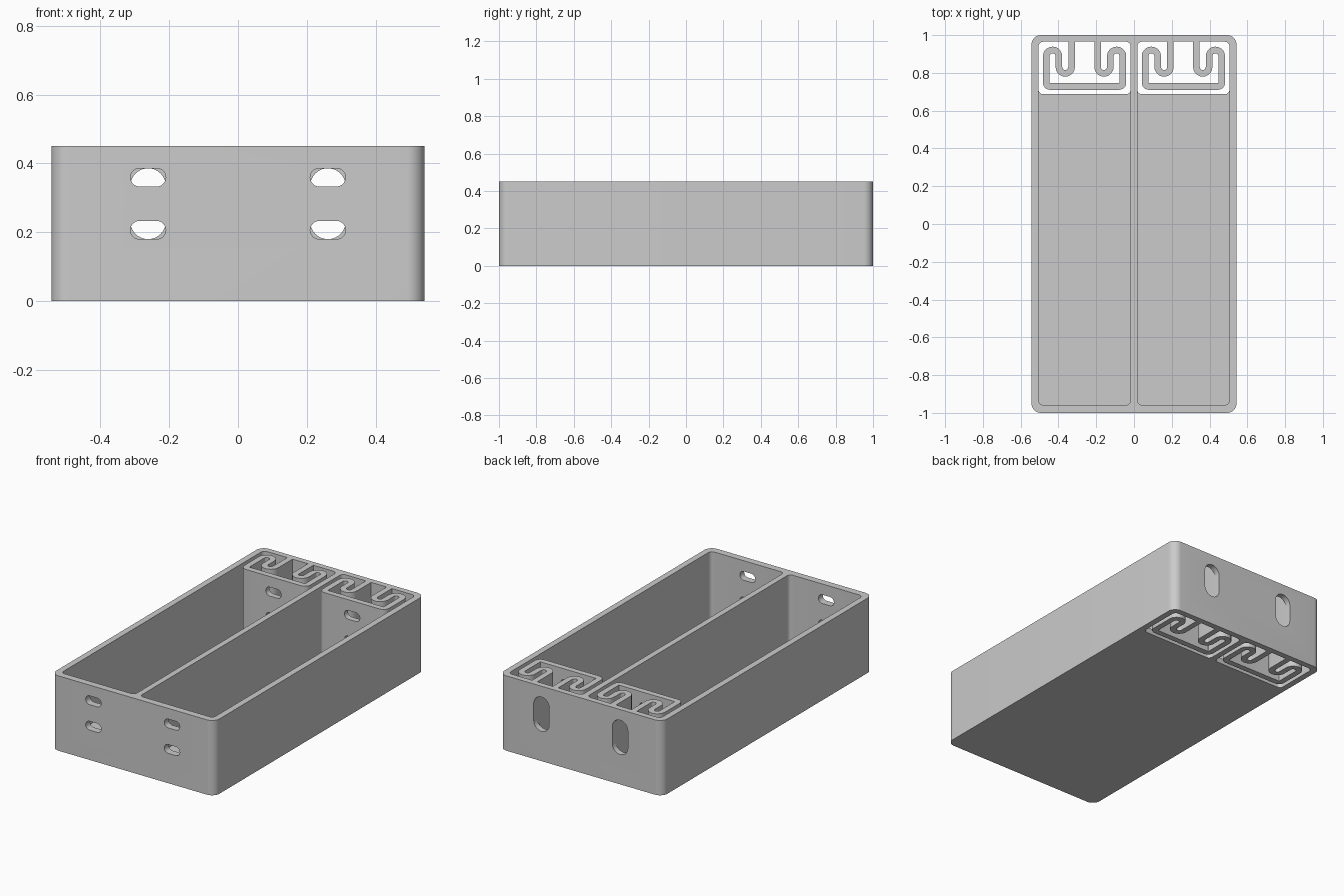
import bpy
import bmesh
import math
from mathutils import Vector

default_cube = bpy.data.objects.get("Cube")
if default_cube:
    bpy.data.objects.remove(default_cube, do_unlink=True)

WIDTH, LENGTH, HEIGHT = 1.085, 2.0, 0.45
WALL, FLOOR = 0.035, 0.035
POCKET_X, POCKET_W = 0.2615, 0.488
POCKET_FRONT, POCKET_BACK, GAP_FRONT = -0.958, 0.965, 0.687
SLOT_W, SLOT_H, SLOT_ZS = 0.103, 0.053, (0.206, 0.359)

grey = bpy.data.materials.new("light_grey")
grey.use_nodes = True
grey.diffuse_color = (0.6, 0.6, 0.6, 1)
grey.node_tree.nodes["Principled BSDF"].inputs["Base Color"].default_value = (0.6, 0.6, 0.6, 1)


def arc(cx, cy, r, start, end, steps=10):
    """Points along a circular arc, angles in degrees."""
    angles = [math.radians(start + (end - start) * i / steps) for i in range(steps + 1)]
    return [Vector((cx + r * math.cos(a), cy + r * math.sin(a))) for a in angles]


def rounded_rect(u0, u1, v0, v1, r):
    return (arc(u1 - r, v1 - r, r, 0, 90) + arc(u0 + r, v1 - r, r, 90, 180)
            + arc(u0 + r, v0 + r, r, 180, 270) + arc(u1 - r, v0 + r, r, 270, 360))


def prism(name, outline, low, high, axis="z"):
    """Extrude a flat outline between two heights (z) or depths (y)."""
    bm = bmesh.new()
    place = (lambda p: (p.x, p.y, low)) if axis == "z" else (lambda p: (p.x, low, p.y))
    face = bm.faces.new([bm.verts.new(place(p)) for p in outline])
    bmesh.ops.remove_doubles(bm, verts=bm.verts[:], dist=1e-5)
    face = bm.faces[:][0]
    moved = bmesh.ops.extrude_face_region(bm, geom=[face], use_keep_orig=True)["geom"]
    shift = Vector((0, 0, high - low)) if axis == "z" else Vector((0, high - low, 0))
    bmesh.ops.translate(bm, vec=shift, verts=[g for g in moved if isinstance(g, bmesh.types.BMVert)])
    bmesh.ops.recalc_face_normals(bm, faces=bm.faces[:])
    mesh = bpy.data.meshes.new(name)
    bm.to_mesh(mesh)
    bm.free()
    mesh.materials.append(grey)
    obj = bpy.data.objects.new(name, mesh)
    bpy.context.collection.objects.link(obj)
    return obj


def slot(x, z, w, h, y0, y1):
    r = min(w, h) / 2
    outline = rounded_rect(x - w / 2, x + w / 2, z - h / 2, z + h / 2, r)
    return prism("slot_cutter", outline, y0, y1, "y")


def cut(target, cutters):
    """Subtract each cutter, then discard it."""
    for cutter in cutters:
        cutter.hide_render = True
        mod = target.modifiers.new("cut", "BOOLEAN")
        mod.operation, mod.solver, mod.object = "DIFFERENCE", "EXACT", cutter
        bpy.context.view_layer.objects.active = target
        bpy.ops.object.modifier_apply(modifier=mod.name)
        bpy.data.objects.remove(cutter, do_unlink=True)


def smooth(obj):
    bpy.ops.object.select_all(action="DESELECT")
    obj.select_set(True)
    bpy.context.view_layer.objects.active = obj
    bpy.ops.object.shade_smooth_by_angle(angle=math.radians(30))


def ribbon(path, width):
    """Closed outline of constant width around an open path."""
    left, right = [], []
    for i, p in enumerate(path):
        before = (p - path[max(i - 1, 0)]).normalized()
        after = (path[min(i + 1, len(path) - 1)] - p).normalized()
        along = (before + after).normalized()
        normal = Vector((-along.y, along.x))
        left.append(p + normal * width / 2)
        right.append(p - normal * width / 2)
    return left + right[::-1]


# Tray body: rounded block with two pockets, open at the back of the floor
body = prism("tray_body", rounded_rect(-WIDTH / 2, WIDTH / 2, -LENGTH / 2, LENGTH / 2, 0.05), 0, HEIGHT)
for side in (-1, 1):
    x = side * POCKET_X
    x0, x1 = x - POCKET_W / 2, x + POCKET_W / 2
    slot_mid = sum(SLOT_ZS) / 2
    tall = SLOT_ZS[1] - SLOT_ZS[0] + SLOT_H
    cut(body, [
        prism("pocket_cutter", rounded_rect(x0, x1, POCKET_FRONT, POCKET_BACK, 0.025), FLOOR, HEIGHT + 0.1),
        prism("gap_cutter", rounded_rect(x0, x1, GAP_FRONT, POCKET_BACK, 0.025), -0.1, HEIGHT + 0.1),
        slot(x, slot_mid, SLOT_W, tall, 0.94, 1.1),
    ] + [slot(x, z, SLOT_W, SLOT_H, -1.1, -0.93) for z in SLOT_ZS])
smooth(body)

# Serpentine springs, each carrying a slotted push plate
OUTER, MIDDLE, INNER = 0.203, 0.136, 0.069
bend = (OUTER - MIDDLE) / 2
for label, side in (("right", -1), ("left", 1)):
    half = [Vector((INNER, POCKET_BACK + 0.001))]
    half += arc(INNER + bend, 0.831, bend, 180, 360)
    half += arc(MIDDLE + bend, 0.888, bend, 180, 0)
    half += arc(OUTER - 0.02, 0.748, 0.02, 0, -90, 6)
    path = half + [Vector((-p.x, p.y)) for p in reversed(half)]
    path = [p + Vector((side * POCKET_X, 0)) for p in path]
    spring = prism(label + "_spring_plate", ribbon(path, WALL), 0, HEIGHT)
    cut(spring, [slot(side * POCKET_X, z, SLOT_W, SLOT_H, 0.70, 0.76) for z in SLOT_ZS])
    smooth(spring)
